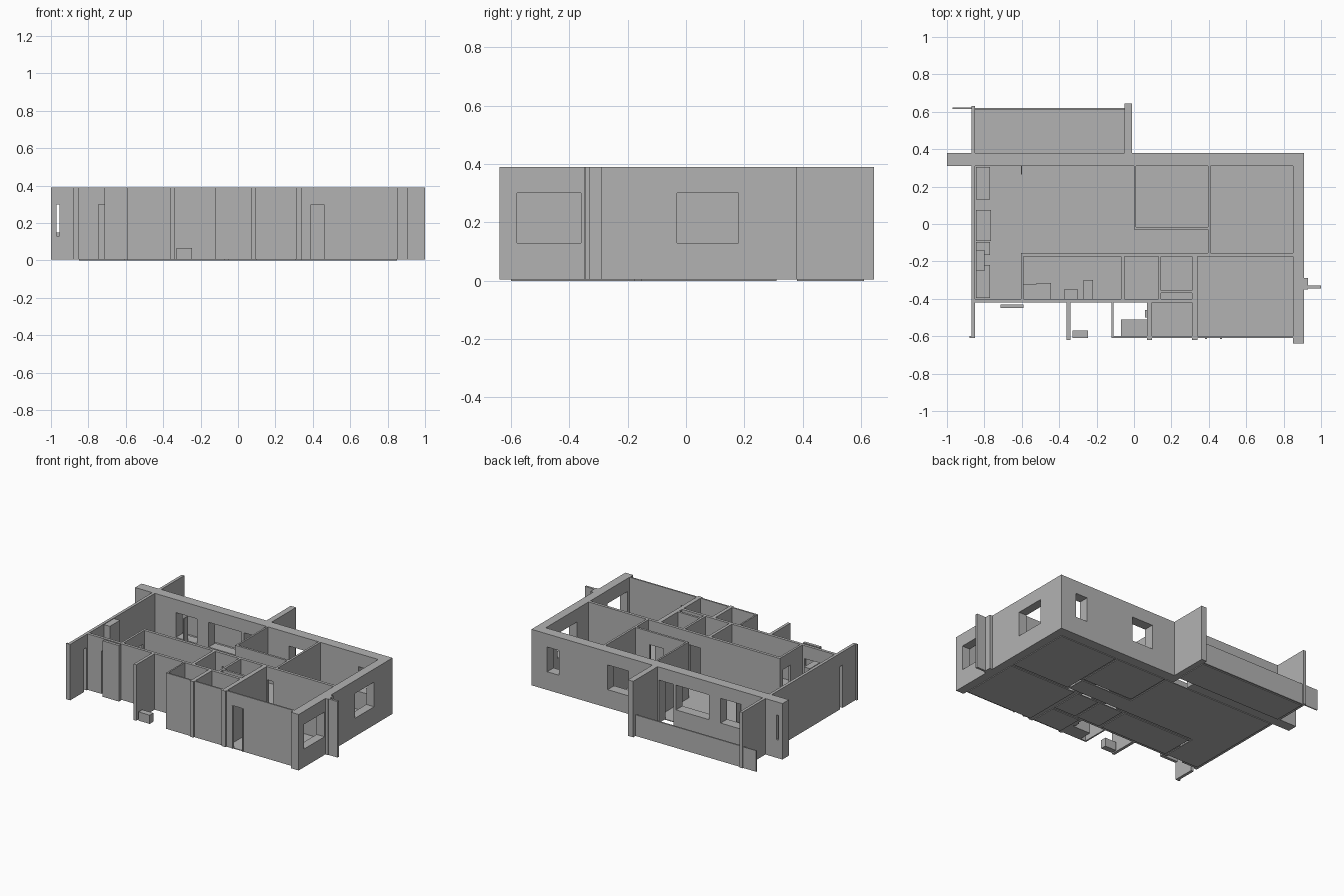
import bpy
import bmesh
from mathutils import Vector

cube = bpy.data.objects.get("Cube")
if cube:
    bpy.data.objects.remove(cube, do_unlink=True)

GREY = (0.45, 0.45, 0.45, 1.0)
plaster = bpy.data.materials.new("plain_grey")
plaster.use_nodes = True
plaster.diffuse_color = GREY
plaster.node_tree.nodes["Principled BSDF"].inputs["Base Color"].default_value = GREY

BASE = 0.005     # floor thickness, walls stand on it
TOP = 0.39       # wall height
HEAD = 0.3       # head of doors and windows
SILL = 0.13      # window sill


def door(start, end):
    return (start, end, BASE, HEAD)


def window(start, end):
    return (start, end, SILL, HEAD)


def wall(name, x0, x1, y0, y1, openings=(), bottom=BASE, top=TOP):
    """Upright slab with rectangular openings along its longer direction."""
    along_x = (x1 - x0) >= (y1 - y0)
    start, end = (x0, x1) if along_x else (y0, y1)
    cuts_u = sorted({start, end, *[v for o in openings for v in o[:2]]})
    cuts_z = sorted({bottom, top, *[v for o in openings for v in o[2:]]})
    bm = bmesh.new()

    def corner(u, z):
        return bm.verts.new((u, y0, z) if along_x else (x0, u, z))

    grid = [[corner(u, z) for z in cuts_z] for u in cuts_u]
    for i in range(len(cuts_u) - 1):
        for j in range(len(cuts_z) - 1):
            u = (cuts_u[i] + cuts_u[i + 1]) / 2
            z = (cuts_z[j] + cuts_z[j + 1]) / 2
            if any(a < u < b and c < z < d for a, b, c, d in openings):
                continue
            bm.faces.new((grid[i][j], grid[i + 1][j], grid[i + 1][j + 1], grid[i][j + 1]))
    loose = [v for v in bm.verts if not v.link_faces]
    bmesh.ops.delete(bm, geom=loose, context='VERTS')
    # Thicken the sheet into a closed slab
    made = bmesh.ops.extrude_face_region(bm, geom=bm.faces[:], use_keep_orig=True)
    moved = [g for g in made["geom"] if isinstance(g, bmesh.types.BMVert)]
    shift = Vector((0, y1 - y0, 0)) if along_x else Vector((x1 - x0, 0, 0))
    bmesh.ops.translate(bm, verts=moved, vec=shift)
    bmesh.ops.recalc_face_normals(bm, faces=bm.faces[:])
    mesh = bpy.data.meshes.new(name)
    bm.to_mesh(mesh)
    bm.free()
    mesh.materials.append(plaster)
    obj = bpy.data.objects.new(name, mesh)
    bpy.context.collection.objects.link(obj)
    return obj


def floor(name, x0, x1, y0, y1):
    wall(name + "_floor", x0, x1, y0, y1, bottom=0, top=BASE)


def block(name, x0, x1, y0, y1, height):
    wall(name, x0, x1, y0, y1, top=height)


# Outer walls
wall("north_wall", -1, 0.91, 0.31, 0.38,
     [window(-0.97, -0.955), window(-0.69, -0.53), window(-0.44, -0.19),
      door(-0.17, -0.06), window(0.17, 0.33), window(0.7, 0.79)])
wall("east_wall", 0.85, 0.91, -0.64, 0.38, [window(-0.58, -0.36), window(-0.03, 0.18)])
wall("west_wall", -0.87, -0.85, -0.61, 0.63, [door(-0.46, -0.43)])
wall("south_wall", -0.85, 0.31, -0.42, -0.4, [door(-0.745, -0.62)])
wall("front_room_south_wall", 0.34, 0.85, -0.61, -0.6, [door(0.39, 0.46)])
wall("front_closet_south_wall", 0.095, 0.31, -0.61, -0.6)
wall("porch_south_wall", -0.11, 0.07, -0.61, -0.6)

# Front door frame
for side, x in (("left", 0.46), ("right", 0.38)):
    wall("front_door_jamb_" + side, x, x + 0.01, -0.615, -0.61, top=HEAD)

# Projecting fins and screens on the outside
wall("front_fin", -0.36, -0.34, -0.62, -0.42)
wall("front_screen", -0.12, -0.11, -0.61, -0.42)
wall("closet_side_wall", 0.07, 0.095, -0.62, -0.42)
wall("front_panel", -0.715, -0.59, -0.45, -0.43)
wall("west_wall_stop", -0.88, -0.87, -0.61, -0.6)
wall("east_fin_root", 0.91, 0.93, -0.35, -0.29)
wall("east_fin", 0.93, 1, -0.345, -0.33)

# Balcony
wall("balcony_side_wall", -0.05, -0.01, 0.38, 0.645)
wall("balcony_parapet", -0.85, -0.05, 0.61, 0.62, top=0.15)
wall("balcony_parapet_end", -0.97, -0.87, 0.615, 0.622, top=0.15)

# Inner walls
wall("corridor_wall", -0.605, 0.85, -0.175, -0.155,
     [door(0, 0.09), door(0.2, 0.28), door(0.345, 0.39)])
wall("long_room_west_wall", -0.605, -0.59, -0.4, -0.175, [door(-0.27, -0.19)])
wall("long_room_east_wall", -0.07, -0.05, -0.4, -0.175)
wall("bath_wall", 0.13, 0.145, -0.4, -0.175)
wall("shaft_wall", 0.145, 0.31, -0.37, -0.355)
wall("front_room_west_wall", 0.31, 0.34, -0.62, -0.175)
wall("north_room_west_wall", 0, 0.012, -0.03, 0.31)
wall("north_room_south_wall", 0.012, 0.395, -0.03, -0.015, [door(0.18, 0.29)])
wall("north_room_east_wall", 0.395, 0.41, -0.155, 0.31, [door(-0.145, -0.04)])
wall("living_door_leaf", -0.603, -0.598, 0.265, 0.31, top=HEAD)

# Floors, one per room, left open under the inner walls
floor("living", -0.85, 0, -0.155, 0.31)
floor("hall", -0.85, -0.605, -0.4, -0.155)
floor("corridor", 0, 0.395, -0.155, -0.03)
floor("north_room", 0.012, 0.395, -0.015, 0.31)
floor("east_room", 0.41, 0.85, -0.155, 0.31)
floor("long_room", -0.59, -0.07, -0.4, -0.175)
floor("bath", -0.05, 0.13, -0.4, -0.175)
floor("shaft_room", 0.145, 0.31, -0.4, -0.175)
floor("front_room", 0.34, 0.85, -0.6, -0.175)
floor("closet", 0.095, 0.31, -0.6, -0.42)
floor("balcony", -0.85, -0.05, 0.38, 0.61)

# Fitted units along the west wall
block("north_cabinet", -0.845, -0.77, 0.13, 0.305, 0.12)
block("middle_cabinet", -0.845, -0.765, -0.09, 0.075, 0.12)
block("small_cabinet", -0.845, -0.77, -0.165, -0.095, 0.12)
block("tall_cabinet", -0.845, -0.8, -0.25, -0.14, TOP)
block("south_cabinet", -0.845, -0.77, -0.395, -0.22, 0.12)

# Fixtures in the long room and on the porch
block("corner_unit", -0.59, -0.52, -0.4, -0.32, 0.12)
block("wash_unit", -0.52, -0.445, -0.4, -0.315, 0.12)
block("low_unit", -0.375, -0.3, -0.4, -0.35, 0.1)
block("narrow_unit", -0.27, -0.22, -0.4, -0.3, 0.1)
block("porch_bench", -0.07, 0.07, -0.6, -0.51, 0.12)
block("porch_post", 0.06, 0.07, -0.5, -0.46, 0.12)
block("front_step", -0.33, -0.245, -0.61, -0.57, 0.065)
